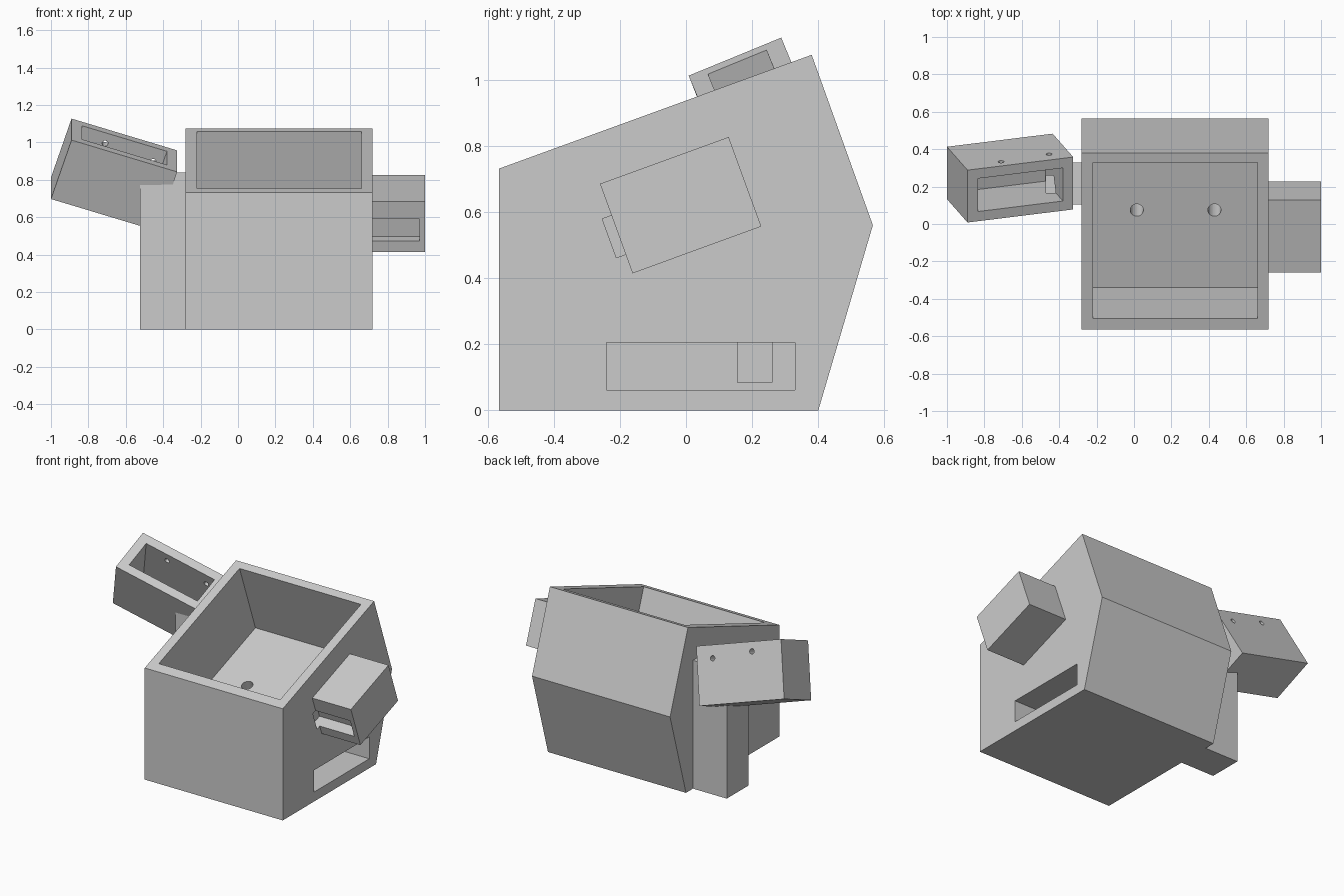
import bpy, bmesh, math
from mathutils import Vector as V

if "Cube" in bpy.data.objects:
    bpy.data.objects.remove(bpy.data.objects["Cube"])

mat = bpy.data.materials.new("plain grey")
mat.diffuse_color = (0.6, 0.6, 0.6, 1)
mat.use_nodes = True
mat.node_tree.nodes["Principled BSDF"].inputs["Base Color"].default_value = mat.diffuse_color


def prism(name, points, vec):
    """Closed prism: a polygon swept along a vector."""
    bm = bmesh.new()
    a = [bm.verts.new(p) for p in points]
    b = [bm.verts.new(V(p) + V(vec)) for p in points]
    n = len(a)
    bm.faces.new(a)
    bm.faces.new(b[::-1])
    for i in range(n):
        bm.faces.new((a[i], a[(i + 1) % n], b[(i + 1) % n], b[i]))
    bmesh.ops.recalc_face_normals(bm, faces=bm.faces)
    me = bpy.data.meshes.new(name)
    bm.to_mesh(me)
    bm.free()
    me.materials.append(mat)
    ob = bpy.data.objects.new(name, me)
    bpy.context.collection.objects.link(ob)
    return ob


def block(name, o, a, b, c):
    o, a, b = V(o), V(a), V(b)
    return prism(name, [o, o + a, o + a + b, o + b], c)


def box(name, lo, hi):
    d = V(hi) - V(lo)
    return block(name, lo, (d.x, 0, 0), (0, d.y, 0), (0, 0, d.z))


def rod(name, start, axis, r, n=24):
    start, axis = V(start), V(axis)
    u = axis.orthogonal().normalized()
    w = axis.normalized().cross(u)
    ring = [start + r * (u * math.cos(t) + w * math.sin(t))
            for t in (2 * math.pi * i / n for i in range(n))]
    return prism(name, ring, axis)


def combine(target, tool, op):
    tool.hide_render = True
    m = target.modifiers.new(op, 'BOOLEAN')
    m.operation, m.solver, m.object = op, 'EXACT', tool
    bpy.context.view_layer.objects.active = target
    bpy.ops.object.modifier_apply(modifier=m.name)
    bpy.data.objects.remove(tool)


# main body with sloping top
profile = [(-.565, 0), (.4, 0), (.565, .56), (.38, 1.075), (-.565, .731)]
body = prism("housing", [(-.28, y, z) for y, z in profile], (1, 0, 0))

# frame of the slope: along it and down into it
s, c = math.sin(math.radians(20)), math.cos(math.radians(20))
along, down = V((0, c, s)), V((0, s, -c))

# side block on the right, tilted with the slope
side_o = V((.70, -.26, .685))
combine(body, block("side_block", side_o, (.30, 0, 0), along * .414, down * .288), 'UNION')

# left pillar and the tilted trough on it
combine(body, box("pillar", (-.525, .105, 0), (-.26, .328, .84)), 'UNION')
O = V((-.89, .008, 1.012))
L, W, D = V((.565, .07, -.17)), V((0, .28, .115)), V((-.11, .125, -.315))
combine(body, block("trough", O, L, W, D), 'UNION')

# hollows
cuts = [
    block("basin", V((-.22, -.505, .752)) - down * .05, (.88, 0, 0), along * .889, down * .53),
    block("trough_hollow", O + L * .097 + W * .185 - D * .1, L * .806, W * .63, D * .95),
    box("lower_slot", (-.22, -.24, .062), (.8, .33, .205)),
    box("channel", (-.47, .155, .085), (-.2, .26, .205)),
    box("riser", (-.47, .155, .085), (-.42, .26, .77)),
    block("side_slot", side_o + V((-.03, 0, 0)) + down * .102 - along * .03,
          (.30, 0, 0), along * .103, down * .125),
]
# drain holes in the basin floor, screw holes in the trough back
cuts += [rod("drain", V((x, .075, .45)) - down * .03, down * .31, .035) for x in (.015, .43)]
cuts += [rod("screw_hole", O + L * u + D * w + W * .7, W * .4, .016)
         for u, w in ((.35, .164), (.815, .225))]
for k in cuts:
    combine(body, k, 'DIFFERENCE')
